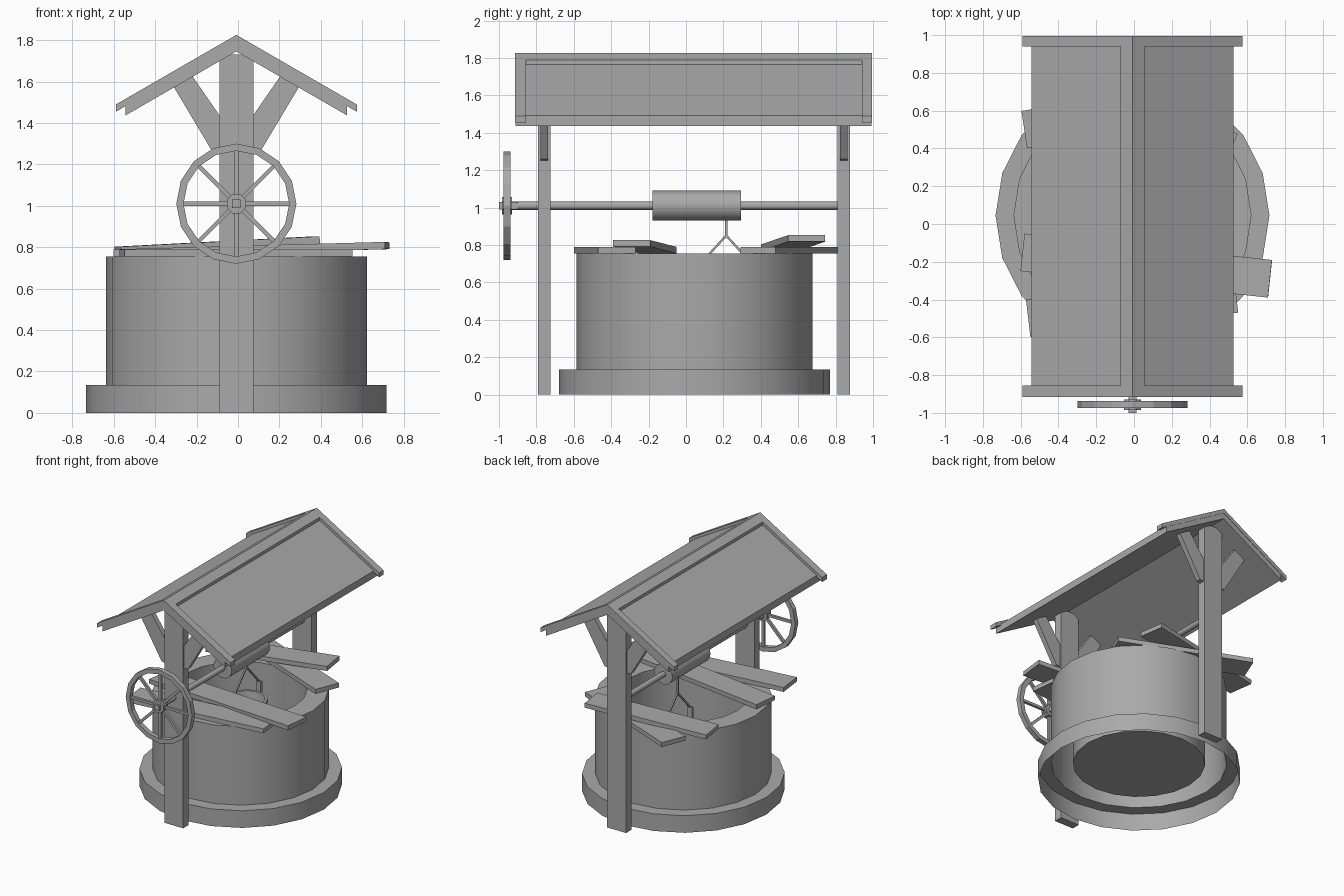
import bpy, bmesh, math
from mathutils import Vector, Matrix

cube = bpy.data.objects.get("Cube")
if cube:
    bpy.data.objects.remove(cube)

GREY = (0.4, 0.4, 0.4, 1)
mat = bpy.data.materials.new("weathered grey")
mat.use_nodes = True
mat.diffuse_color = GREY
mat.node_tree.nodes["Principled BSDF"].inputs["Base Color"].default_value = GREY

CX, CY = -0.008, 0.045      # centre of the well
AXLE_Z = 1.01


def finish(name, bm, smooth=False):
    mesh = bpy.data.meshes.new(name)
    bm.to_mesh(mesh)
    bm.free()
    mesh.materials.append(mat)
    obj = bpy.data.objects.new(name, mesh)
    bpy.context.collection.objects.link(obj)
    if smooth:
        bpy.ops.object.select_all(action='DESELECT')
        obj.select_set(True)
        bpy.context.view_layer.objects.active = obj
        bpy.ops.object.shade_smooth_by_angle(angle=math.radians(35))
    return obj


def lathe(name, profile, sides, centre, along_y=False, smooth=True, turn=0.0):
    """Revolve (radius, height) points around z, or around y."""
    bm = bmesh.new()
    rings = []
    for r, h in profile:
        ring = []
        for j in range(sides):
            a = math.tau * j / sides + turn
            p = Vector((r * math.cos(a), r * math.sin(a), h))
            if along_y:
                p = Vector((p.x, p.z, -p.y))
            ring.append(bm.verts.new(p + Vector(centre)))
        rings.append(ring)
    for low, high in zip(rings, rings[1:]):
        for j in range(sides):
            k = (j + 1) % sides
            bm.faces.new((low[j], low[k], high[k], high[j]))
    bmesh.ops.remove_doubles(bm, verts=bm.verts, dist=1e-5)
    return finish(name, bm, smooth)


def rod(name, radius, y0, y1, sides, smooth=True, turn=0.0):
    return lathe(name, [(0, y0), (radius, y0), (radius, y1), (0, y1)], sides,
                 (CX, 0, AXLE_Z), True, smooth, turn)


def beam(name, start, end, width, thick, up=(0, 0, 1)):
    """Box running from start to end; thick is measured towards up."""
    p, q = Vector(start), Vector(end)
    d = (q - p).normalized()
    side = Vector(up).cross(d).normalized()
    top = d.cross(side)
    m = Matrix((d * (q - p).length, side * width, top * thick)).transposed().to_4x4()
    m.translation = (p + q) / 2
    bm = bmesh.new()
    bmesh.ops.create_cube(bm, size=1, matrix=m)
    return finish(name, bm)


def prism(name, outline, y0, y1):
    """Extrude an x-z outline along y."""
    bm = bmesh.new()
    face = bm.faces.new([bm.verts.new((CX + x, y0, z)) for x, z in outline])
    out = bmesh.ops.extrude_face_region(bm, geom=[face])
    moved = [v for v in out["geom"] if isinstance(v, bmesh.types.BMVert)]
    bmesh.ops.translate(bm, verts=moved, vec=(0, y1 - y0, 0))
    bmesh.ops.recalc_face_normals(bm, faces=bm.faces)
    return finish(name, bm)


def gable(name, half, apex, thick, y0, y1):
    eave = apex - half * math.tan(math.radians(30))
    prism(name, [(-half, eave), (0, apex), (half, eave), (half, eave - thick),
                 (0, apex - thick), (-half, eave - thick)], y0, y1)


# Stone base and hollow wall with a floor
lathe("base_ring", [(0.725, 0), (0.725, 0.135), (0.63, 0.135)], 20, (CX, CY, 0))
lathe("well_wall", [(0.63, 0.135), (0.63, 0.755), (0.475, 0.755),
                    (0.475, 0.135), (0, 0.135)], 20, (CX, CY, 0))

# Posts with a pair of diagonal braces each
for end, y in (("front", -0.757), ("back", 0.843)):
    beam(end + "_post", (CX, y, 0), (CX, y, 1.73), 0.165, 0.066, (0, 1, 0))
    for side, s in (("left", 1), ("right", -1)):
        prism(f"{end}_{side}_brace",
              [(s * 0.07, 1.25), (s * 0.115, 1.26), (s * 0.3, 1.57),
               (s * 0.215, 1.63), (s * 0.07, 1.42)], y - 0.02, y + 0.02)

# Roof
gable("roof_panels", 0.535, 1.801, 0.056, -0.912, 0.992)
gable("ridge_cap", 0.063, 1.825, 0.03, -0.91, 0.99)
gable("front_barge_board", 0.582, 1.825, 0.035, -0.915, -0.855)
gable("back_barge_board", 0.582, 1.825, 0.035, 0.94, 0.995)

# Windlass
rod("axle", 0.022, -0.97, 0.82, 12)
rod("axle_end", 0.029, -1.0, -0.9, 4, False, math.pi / 4)
rod("drum", 0.08, -0.18, 0.295, 16)

# Hand wheel
rod("wheel_hub", 0.05, -0.985, -0.93, 8, False, math.pi / 8)
lathe("wheel_rim", [(0.255, -0.975), (0.29, -0.975), (0.29, -0.937),
                    (0.255, -0.937), (0.255, -0.975)], 16,
      (CX, 0, AXLE_Z), True, False)
for i in range(8):
    a = math.tau * i / 8
    d = Vector((math.cos(a), 0, math.sin(a)))
    hub = Vector((CX, -0.956, AXLE_Z))
    beam(f"wheel_spoke_{i + 1}", hub + d * 0.04, hub + d * 0.262, 0.02, 0.02, (0, 1, 0))

# Loose planks across the rim
planks = {
    "front_lower_plank": ((-0.56, -0.50, 0.772), (0.54, -0.37, 0.772)),
    "front_upper_plank": ((-0.59, -0.15, 0.772), (0.72, -0.29, 0.808)),
    "back_lower_plank": ((-0.43, 0.77, 0.772), (0.51, 0.385, 0.772)),
    "back_upper_plank": ((-0.58, 0.50, 0.785), (0.38, 0.645, 0.835)),
}
for name, (p, q) in planks.items():
    beam(name, p, q, 0.2, 0.035)

# Rope, forked handle and bucket
RX, RY = -0.077, 0.215
beam("rope", (RX, RY, 0.845), (RX, RY, 1.0), 0.014, 0.014, (1, 0, 0))
for side, s in (("front", -1), ("back", 1)):
    beam(side + "_handle_arm", (RX, RY, 0.85), (RX, RY + s * 0.165, 0.67),
         0.012, 0.012, (1, 0, 0))
    beam(side + "_bucket_ear", (RX, RY + s * 0.16, 0.53), (RX, RY + s * 0.16, 0.68),
         0.02, 0.04, (1, 0, 0))
lathe("bucket", [(0, 0.34), (0.12, 0.34), (0.155, 0.6), (0.135, 0.6),
                 (0.105, 0.36), (0, 0.36)], 12, (RX, RY, 0))
